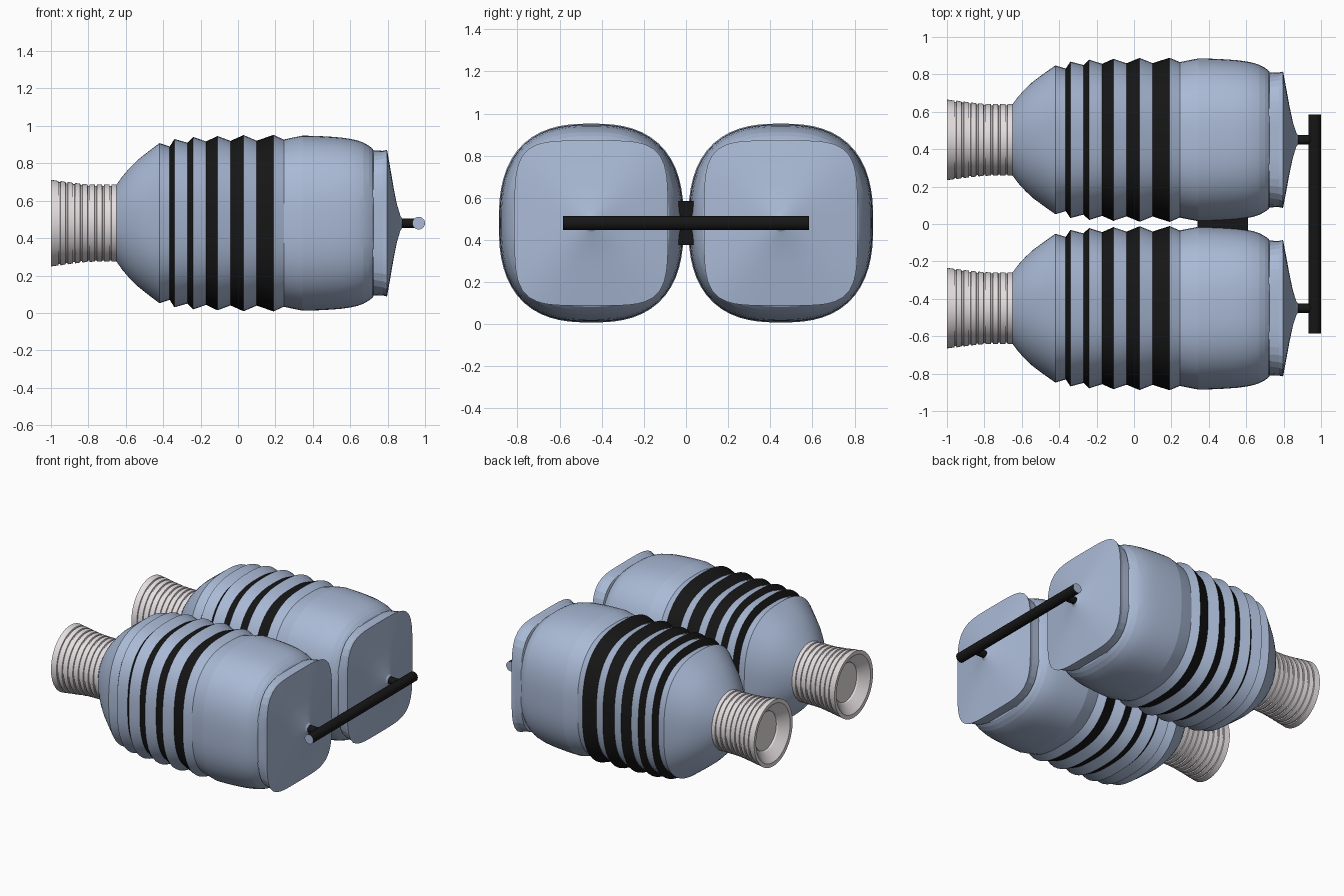
import bpy, bmesh, math

if "Cube" in bpy.data.objects:
    bpy.data.objects.remove(bpy.data.objects["Cube"])

CZ, CY, SEG = 0.48, 0.45, 64


def material(name, rgb):
    m = bpy.data.materials.new(name)
    m.diffuse_color = (*rgb, 1)
    m.use_nodes = True
    m.node_tree.nodes["Principled BSDF"].inputs["Base Color"].default_value = m.diffuse_color
    return m


BLUE = material("blue_paint", (0.40, 0.49, 0.67))
BLACK = material("black_rubber", (0.008, 0.008, 0.008))
PALE = material("pale_metal", (0.78, 0.73, 0.74))


def finish(bm, name, mats, angle=None):
    bmesh.ops.recalc_face_normals(bm, faces=bm.faces)
    me = bpy.data.meshes.new(name)
    bm.to_mesh(me)
    bm.free()
    ob = bpy.data.objects.new(name, me)
    bpy.context.collection.objects.link(ob)
    for m in mats:
        me.materials.append(m)
    if angle:
        bpy.ops.object.select_all(action='DESELECT')
        ob.select_set(True)
        bpy.context.view_layer.objects.active = ob
        bpy.ops.object.shade_smooth_by_angle(angle=math.radians(angle))
    return ob


def loft(name, rows, cy, mats, angle=None):
    """Rounded-square rings along x; row = (x, half height, squareness, material of next strip)."""
    bm = bmesh.new()
    rings = []
    for x, r, n, _ in rows:
        ring = []
        for i in range(SEG):
            a = math.tau * (i + 0.5) / SEG
            c, s = math.cos(a), math.sin(a)
            k = r * (abs(c) ** n + abs(s) ** n) ** (-1 / n)
            ring.append(bm.verts.new((x, cy + 0.93 * k * c, CZ + k * s)))
        rings.append(ring)
    for j in range(len(rows) - 1):
        for i in range(SEG):
            k = (i + 1) % SEG
            f = bm.faces.new((rings[j][i], rings[j][k], rings[j + 1][k], rings[j + 1][i]))
            f.material_index = rows[j][3]
    for ring, row in ((rings[0], rows[0]), (rings[-1], rows[-1])):
        bm.faces.new(ring).material_index = row[3]
    return finish(bm, name, mats, angle)


def rod(name, axis, centre, radius, length, mats):
    bm = bmesh.new()
    bmesh.ops.create_cone(bm, cap_ends=True, segments=24, radius1=radius, radius2=radius, depth=length)
    for f in bm.faces:
        f.material_index = len(mats) - 1 if len(f.verts) > 4 else 0
    ob = finish(bm, name, mats, 40)
    ob.rotation_euler = (math.pi / 2, 0, 0) if axis == 'y' else (0, math.pi / 2, 0)
    ob.location = centre


# tank profile: domed shoulder, bellows, barrel, squared end
shoulder = [(-0.65, .205), (-0.62, .248), (-0.58, .295), (-0.54, .335), (-0.50, .367),
            (-0.46, .398), (-0.42, .428)]
tank = [(x, r, 2.1 + 0.5 * i / 6, 0) for i, (x, r) in enumerate(shoulder)]
tank += [(-0.39, .418, 2.6, 0)]
for valley, peak, rv, rp in [(-0.365, -0.34, .41, .45), (-0.27, -0.24, .43, .461), (-0.17, -0.11, .437, .466),
                             (-0.04, 0.03, .44, .471), (0.10, 0.19, .441, .472)]:
    tank += [(valley, rv, 2.6, 1), (peak, rp, 2.6, 0)]
tank += [(x, r, 2.6, 0) for x, r in [(0.245, .447), (0.29, .457), (0.345, .468), (0.40, .467), (0.45, .465),
                                     (0.50, .462), (0.55, .458), (0.60, .451), (0.64, .442),
                                     (0.67, .431), (0.70, .414), (0.72, .398)]]
tank += [(0.725, .388, 3.6, 0), (0.775, .387, 4.2, 0), (0.797, .392, 4.6, 0), (0.815, .29, 4.2, 0), (0.832, .19, 3.5, 0),
         (0.85, .10, 2.5, 0), (0.868, .04, 2, 0), (0.88, .022, 2, 0)]

# grooved flared nozzle with a recessed mouth
nozzle = [(-0.935, .135, 2, 0), (-0.945, .14, 2, 0), (-0.998, .205, 2, 0), (-1.0, .232, 2, 0)]
for i in range(8):
    x = -0.955 + i * 0.039
    r = 0.206 + 0.024 * max(0, (-0.78 - x) / 0.2) ** 1.3
    nozzle += [(x - 0.006, r, 2, 0), (x - 0.004, r - .007, 2, 0), (x + 0.004, r - .007, 2, 0), (x + 0.006, r, 2, 0)]
nozzle += [(-0.64, .206, 2, 0)]

for side, y in (("left", -CY), ("right", CY)):
    loft(side + "_tank", tank, y, [BLUE, BLACK], 9)
    loft(side + "_nozzle", nozzle, y, [PALE], 20)
    rod(side + "_bar_stub", 'x', (0.91, y, CZ), 0.025, 0.10, [BLACK])

# cross bar with pale end caps
rod("cross_bar", 'y', (0.966, 0, CZ), 0.034, 1.17, [BLACK, BLUE])

# waisted joining block between the tanks
bm = bmesh.new()
outline = [(-.042, -.105), (.042, -.105), (.022, 0), (.042, .105), (-.042, .105), (-.022, 0)]
ends = [[bm.verts.new((x, y, CZ + z)) for y, z in outline] for x in (0.34, 0.61)]
for e in ends:
    bm.faces.new(e)
for i in range(6):
    k = (i + 1) % 6
    bm.faces.new((ends[0][i], ends[0][k], ends[1][k], ends[1][i]))
finish(bm, "joining_block", [BLACK])
